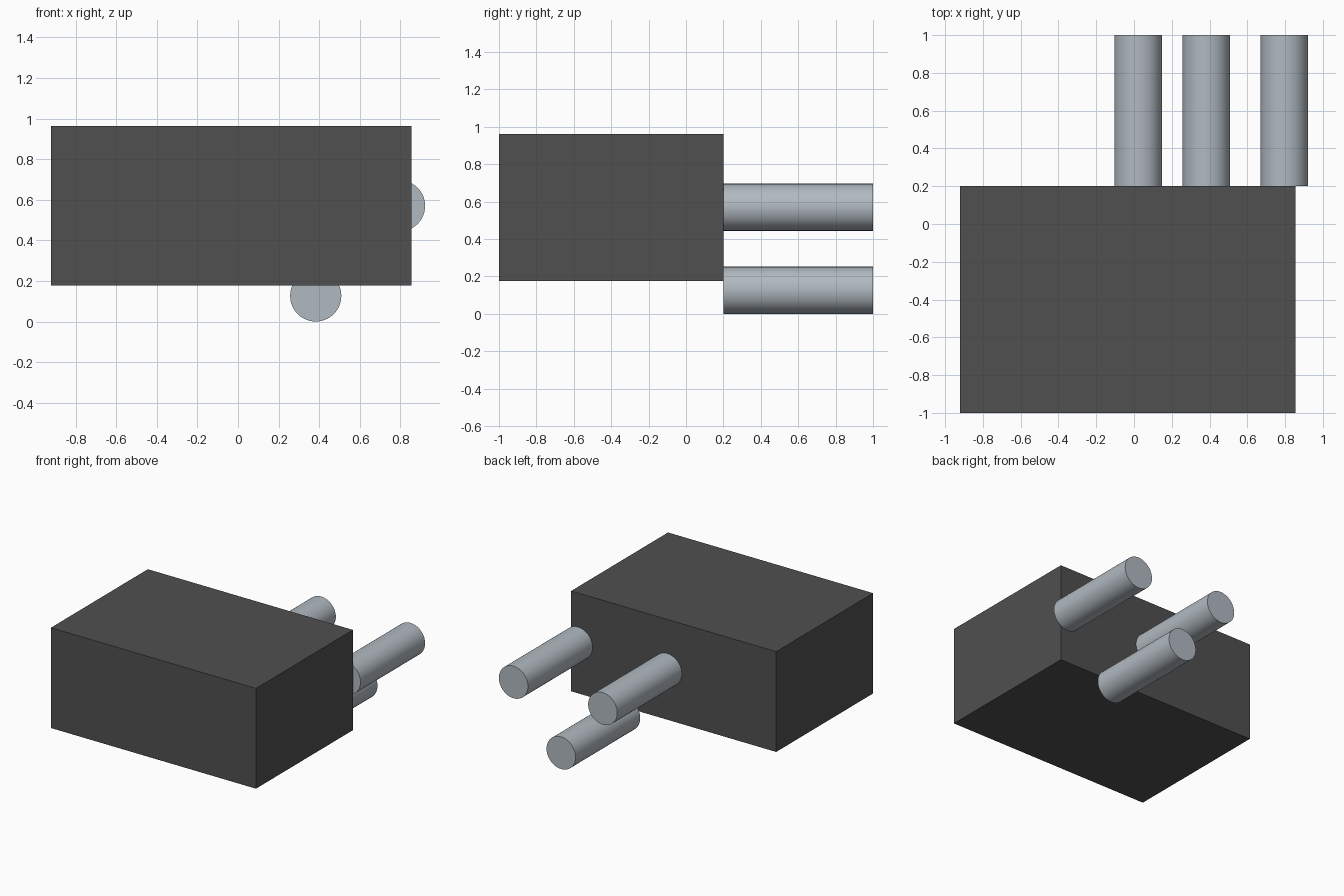
import bpy, bmesh, math
from mathutils import Matrix

if "Cube" in bpy.data.objects:
    bpy.data.objects.remove(bpy.data.objects["Cube"], do_unlink=True)


def material(name, rgb):
    mat = bpy.data.materials.new(name)
    mat.use_nodes = True
    mat.diffuse_color = (*rgb, 1)
    mat.node_tree.nodes["Principled BSDF"].inputs["Base Color"].default_value = (*rgb, 1)
    return mat


def add_object(name, bm, mat):
    mesh = bpy.data.meshes.new(name)
    bm.to_mesh(mesh)
    bm.free()
    mesh.materials.append(mat)
    obj = bpy.data.objects.new(name, mesh)
    bpy.context.collection.objects.link(obj)
    return obj


charcoal = material("charcoal", (0.08, 0.08, 0.08))
steel = material("steel_grey", (0.44, 0.49, 0.53))

BACK = 0.2        # y of the body's rear face
PIN_R = 0.126
PIN_LEN = 0.8

# Rectangular body
size = (1.778, 1.2, 0.786)
bm = bmesh.new()
bmesh.ops.create_cube(bm, size=1, matrix=Matrix.Translation((-0.033, BACK - 0.6, 0.57))
                      @ Matrix.Diagonal((*size, 1)))
add_object("body", bm, charcoal)

# Three round pins pointing backwards
pins = {"right_pin": (0.022, 0.57), "lower_pin": (0.383, PIN_R), "left_pin": (0.796, 0.57)}
for name, (x, z) in pins.items():
    bm = bmesh.new()
    bmesh.ops.create_cone(bm, cap_ends=True, segments=64, radius1=PIN_R, radius2=PIN_R,
                          depth=PIN_LEN,
                          matrix=Matrix.Translation((x, BACK + PIN_LEN / 2, z))
                          @ Matrix.Rotation(math.pi / 2, 4, "X"))
    pin = add_object(name, bm, steel)
    bpy.ops.object.select_all(action="DESELECT")
    pin.select_set(True)
    bpy.context.view_layer.objects.active = pin
    bpy.ops.object.shade_smooth_by_angle(angle=math.radians(30))
